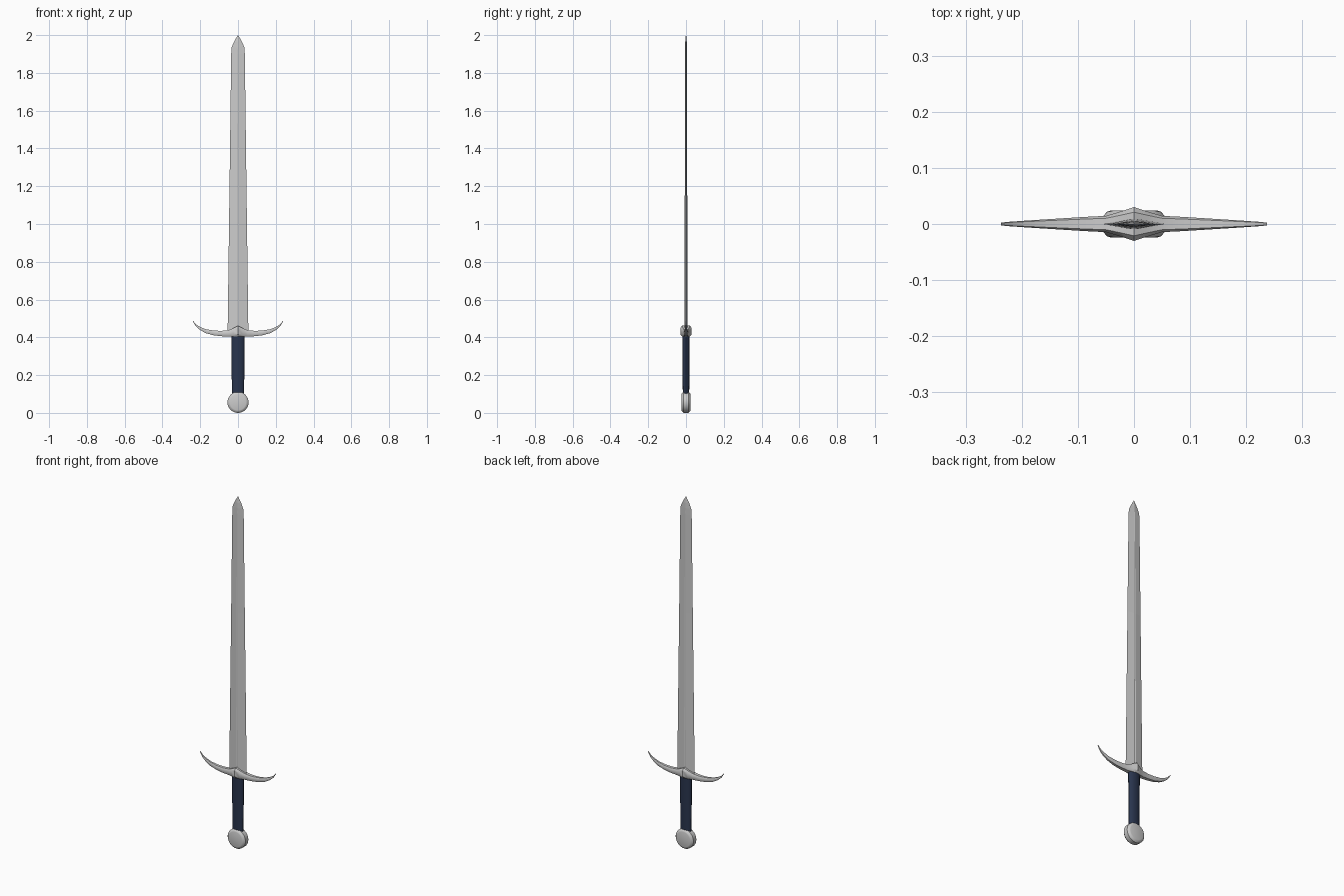
import bpy, bmesh, math
from mathutils import Vector

if "Cube" in bpy.data.objects:
    bpy.data.objects.remove(bpy.data.objects["Cube"])


def loft(name, rings, angle=None):
    """Skin a list of equal-length point rings and cap both ends."""
    bm = bmesh.new()
    loops = [[bm.verts.new(p) for p in ring] for ring in rings]
    n = len(loops[0])
    for a, b in zip(loops, loops[1:]):
        for i in range(n):
            j = (i + 1) % n
            bm.faces.new((a[i], a[j], b[j], b[i]))
    bm.faces.new(loops[0])
    bm.faces.new(loops[-1])
    bmesh.ops.recalc_face_normals(bm, faces=bm.faces)
    mesh = bpy.data.meshes.new(name)
    bm.to_mesh(mesh)
    bm.free()
    obj = bpy.data.objects.new(name, mesh)
    bpy.context.collection.objects.link(obj)
    if angle:
        bpy.ops.object.select_all(action='DESELECT')
        obj.select_set(True)
        bpy.context.view_layer.objects.active = obj
        bpy.ops.object.shade_smooth_by_angle(angle=math.radians(angle))
    return obj


# Blade: diamond section with a shallow central groove, tapering to a point
def blade_ring(z, w, t, g):
    d = g * 0.25
    return [(-w, 0, z), (-g, -t, z), (0, -t + d, z), (g, -t, z),
            (w, 0, z), (g, t, z), (0, t - d, z), (-g, t, z)]


blade_stations = [(0.42, 0.055, 0.009, 0.006), (1.34, 0.043, 0.006, 0.005),
                  (1.90, 0.036, 0.005, 0.002), (1.935, 0.034, 0.0045, 0.001),
                  (1.965, 0.021, 0.004, 0.0008), (2.0, 0.0008, 0.0008, 0.0003)]
loft("blade", [blade_ring(*s) for s in blade_stations])


# Crossguard: soft rectangular section swept into upturned horns
def guard_ring(x, zb, zt, y):
    c, h = (zb + zt) / 2, (zt - zb) / 2
    pts = [(1, .6), (.7, 1), (-.7, 1), (-1, .6), (-1, -.6), (-.7, -1), (.7, -1), (1, -.6)]
    return [(x, y * u, c + h * v) for u, v in pts]


half = [(0.0, 0.404, 0.462, 0.030), (0.025, 0.404, 0.449, 0.022),
        (0.05, 0.404, 0.438, 0.0145), (0.09, 0.406, 0.434, 0.0125),
        (0.13, 0.411, 0.436, 0.010), (0.17, 0.422, 0.443, 0.0075),
        (0.20, 0.438, 0.455, 0.0055), (0.222, 0.457, 0.468, 0.004),
        (0.237, 0.481, 0.486, 0.0025)]
stations = [(-x, *rest) for x, *rest in reversed(half[1:])] + half
loft("crossguard", [guard_ring(*s) for s in stations], 35)


# Grip: oval handle in dark blue leather
def oval(z, rx, ry, n=16):
    return [(rx * math.cos(2 * math.pi * i / n), ry * math.sin(2 * math.pi * i / n), z)
            for i in range(n)]


grip = loft("grip", [oval(0.09, 0.032, 0.017), oval(0.25, 0.034, 0.018),
                     oval(0.42, 0.035, 0.019)], 40)
leather = bpy.data.materials.new("dark_blue_leather")
leather.diffuse_color = (0.022, 0.035, 0.075, 1)
leather.use_nodes = True
leather.node_tree.nodes["Principled BSDF"].inputs["Base Color"].default_value = leather.diffuse_color
grip.data.materials.append(leather)


# Pommel: wheel facing front and back, with chamfered rims
def wheel_ring(y, r, n=32):
    return [(r * math.cos(2 * math.pi * i / n), y, 0.056 + r * math.sin(2 * math.pi * i / n))
            for i in range(n)]


side = [(0.024, 0.042), (0.022, 0.048), (0.013, 0.056)]
profile = [(-y, r) for y, r in side] + list(reversed(side))
loft("pommel", [wheel_ring(y, r) for y, r in profile], 30)
